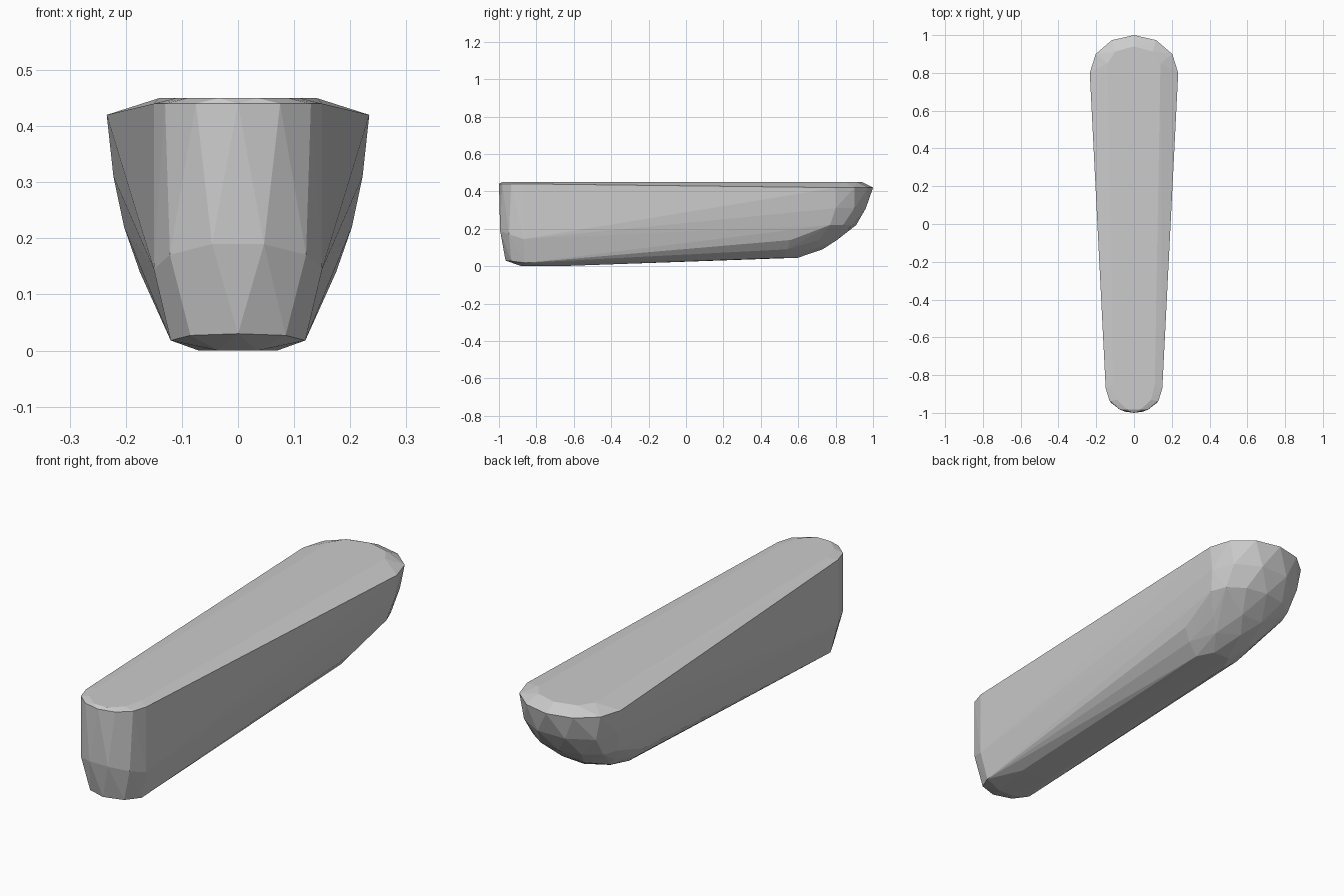
import bpy
import bmesh
from math import sin, cos, pi

cube = bpy.data.objects.get("Cube")
if cube:
    bpy.data.objects.remove(cube, do_unlink=True)


def flat_material(name, value):
    mat = bpy.data.materials.new(name)
    mat.use_nodes = True
    colour = (value, value, value, 1.0)
    mat.diffuse_color = colour
    mat.node_tree.nodes["Principled BSDF"].inputs["Base Color"].default_value = colour
    return mat


def half_ring(bm, height, half_width, start_y, tip_y, segments, end_drop=0.0):
    """Add a half ellipse of points, from one side round the tip to the other."""
    for i in range(segments + 1):
        angle = pi * i / segments
        x = half_width * cos(angle)
        y = start_y + (tip_y - start_y) * sin(angle)
        z = height - end_drop * abs(cos(angle)) ** 4
        bm.verts.new((x, y, z))


bm = bmesh.new()

# Wide rounded back end: height, half width, start, tip, segments
for ring in (
    (0.45, 0.14, 0.85, 0.94, 4),
    (0.42, 0.234, 0.80, 1.00, 6),
    (0.31, 0.222, 0.80, 0.97, 5),
    (0.22, 0.203, 0.77, 0.91, 6),
    (0.14, 0.175, 0.56, 0.82, 5),
    (0.09, 0.135, 0.54, 0.73, 4),
    (0.045, 0.08, 0.52, 0.61, 3),
):
    half_ring(bm, *ring)

# Narrow upright front end, with the lower ring dipping at its sides
for ring in (
    (0.45, 0.11, -0.85, -0.99, 5),
    (0.44, 0.15, -0.87, -1.00, 6),
    (0.19, 0.15, -0.87, -1.00, 5, 0.045),
    (0.03, 0.12, -0.86, -0.965, 4, 0.012),
    (0.0, 0.07, -0.68, -0.91, 3),
):
    half_ring(bm, *ring)

# Faceted skin stretched over both ends
hull = bmesh.ops.convex_hull(bm, input=bm.verts[:])
spare = {g for key in ("geom_interior", "geom_unused") for g in hull[key]
         if isinstance(g, bmesh.types.BMVert)}
bmesh.ops.delete(bm, geom=list(spare), context="VERTS")
bmesh.ops.recalc_face_normals(bm, faces=bm.faces[:])

mesh = bpy.data.meshes.new("tapered_body")
bm.to_mesh(mesh)
bm.free()
mesh.materials.append(flat_material("plain grey", 0.6))
body = bpy.data.objects.new("tapered_body", mesh)
bpy.context.collection.objects.link(body)
